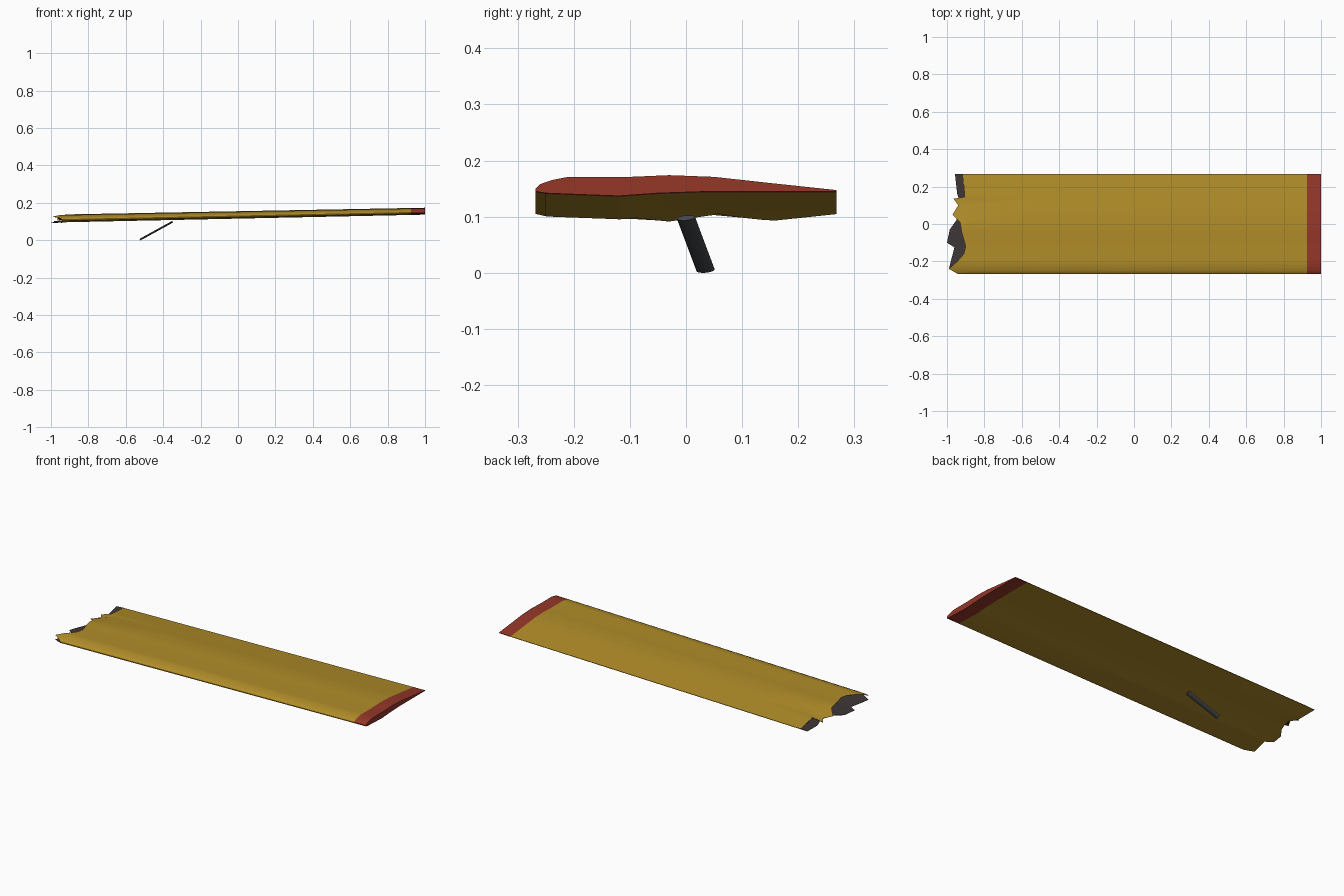
import bpy, bmesh, math
from mathutils import Vector

if "Cube" in bpy.data.objects:
    bpy.data.objects.remove(bpy.data.objects["Cube"])


def material(name, rgb):
    m = bpy.data.materials.new(name)
    m.diffuse_color = (*rgb, 1)
    m.use_nodes = True
    m.node_tree.nodes["Principled BSDF"].inputs["Base Color"].default_value = m.diffuse_color
    return m


YELLOW = material("ochre_paint", (0.44, 0.265, 0.022))
RED = material("red_paint", (0.30, 0.038, 0.022))
DARK = material("dark_inside", (0.048, 0.037, 0.039))
GREY = material("strut_grey", (0.06, 0.063, 0.068))


def interp(points, t):
    for (a, va), (b, vb) in zip(points, points[1:]):
        if t <= b:
            return va + (vb - va) * max(0, t - a) / (b - a)
    return points[-1][1]


# wing section at the tip (y, z)
TOP = [(-.268, .150), (-.26, .158), (-.24, .165), (-.21, .171), (-.1, .171), (-.03, .174),
       (.05, .171), (.15, .160), (.268, .1475)]
BOTTOM = [(-.268, .145), (-.25, .142), (-.2, .140), (-.12, .137), (-.05, .142), (.04, .145),
          (.268, .145)]
# torn edge at the broken end (y, x)
TEAR_TOP = [(-.268, -.94), (-.24, -.99), (-.2, -.945), (-.16, -.91), (-.12, -.9), (-.05, -.92),
            (.01, -.93), (.05, -.97), (.1, -.94), (.135, -.965), (.145, -.905), (.268, -.915)]
TEAR_BOTTOM = [(-.268, -.94), (-.24, -.99), (-.125, -.96), (-.1, -1.0), (-.03, -.985),
               (.02, -.95), (.1, -.925), (.16, -.945), (.268, -.957)]
# downward bend of the torn scraps (y, drop)
DROP_TOP = [(0, 0), (.05, .02), (.135, .016), (.145, 0)]
DROP_BOTTOM = [(-.1, 0), (-.03, .01), (.05, .002), (.14, .011), (.21, .013), (.268, 0)]

YS = sorted({p[0] for pts in (TOP, BOTTOM, TEAR_TOP, TEAR_BOTTOM) for p in pts})
XS = [None, -.87, -.5, 0, .5, .925, 1]


def station(x):
    ring = []
    for prof, tear, drop, ys in ((TOP, TEAR_TOP, DROP_TOP, YS),
                                 (BOTTOM, TEAR_BOTTOM, DROP_BOTTOM, YS[::-1])):
        for y in ys:
            px = interp(tear, y) if x is None else x
            h = interp(prof, y) - .147
            z = .147 + h * (1 + .07 * (1 - px)) - .0205 * (1 - px)
            if x is None:
                z -= interp(drop, y)
            ring.append((px, y, z))
    return ring


# hollow wing, open at the torn end and closed at the red tip
bm = bmesh.new()
rings = [[bm.verts.new(p) for p in station(x)] for x in XS]
n = len(rings[0])
for i in range(len(rings) - 1):
    a, b = rings[i], rings[i + 1]
    for j in range(n):
        k = (j + 1) % n
        f = bm.faces.new((a[j], b[j], b[k], a[k]))
        f.material_index = int(i == len(rings) - 2)
tip = rings[-1]
for j in range(len(YS) - 1):
    f = bm.faces.new((tip[j], tip[n - 1 - j], tip[n - 2 - j], tip[j + 1]))
    f.material_index = 1
bm.normal_update()
mesh = bpy.data.meshes.new("broken_wing")
bm.to_mesh(mesh)
bm.free()
for m in (YELLOW, RED, DARK):
    mesh.materials.append(m)
wing = bpy.data.objects.new("broken_wing", mesh)
bpy.context.collection.objects.link(wing)
bpy.context.view_layer.objects.active = wing
wing.select_set(True)

# thin skin with a dark inside
skin = wing.modifiers.new("skin", 'SOLIDIFY')
skin.thickness = .0014
skin.offset = -1
skin.material_offset = 2
skin.material_offset_rim = 2
bpy.ops.object.modifier_apply(modifier=skin.name)
bpy.ops.object.shade_smooth_by_angle(angle=math.radians(35))
wing.select_set(False)

# flattened strut below the wing
low, high = Vector((-.522, .035, .0045)), Vector((-.352, 0, .098))
axis = (high - low).normalized()
side = (Vector((0, 1, 0)) - axis * axis.y).normalized()
thin = axis.cross(side)
bm = bmesh.new()
ends = []
for c in (low, high):
    ends.append([bm.verts.new(c + side * .0165 * math.cos(t) + thin * .005 * math.sin(t))
                 for t in (math.tau * k / 16 for k in range(16))])
for j in range(16):
    k = (j + 1) % 16
    bm.faces.new((ends[0][j], ends[0][k], ends[1][k], ends[1][j]))
bm.faces.new(ends[0][::-1])
bm.faces.new(ends[1])
bmesh.ops.recalc_face_normals(bm, faces=bm.faces)
mesh = bpy.data.meshes.new("strut")
bm.to_mesh(mesh)
bm.free()
mesh.materials.append(GREY)
strut = bpy.data.objects.new("strut", mesh)
bpy.context.collection.objects.link(strut)
bpy.context.view_layer.objects.active = strut
strut.select_set(True)
bpy.ops.object.shade_smooth_by_angle(angle=math.radians(40))
